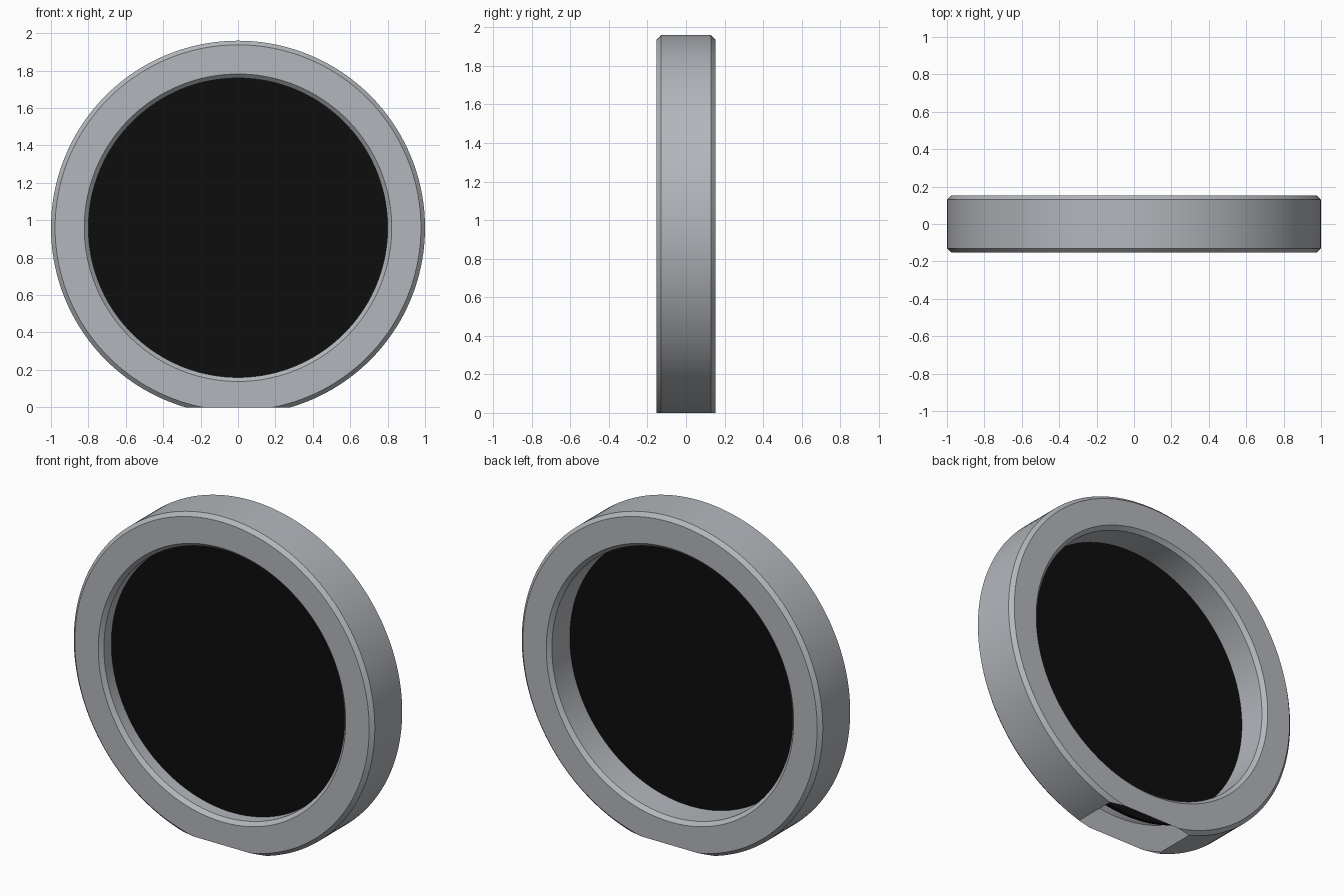
import bpy, bmesh
from math import pi, radians
from mathutils import Vector, Matrix

R, CENTRE_Z, HALF = 1.0, 0.96, 0.152   # outer radius, hub height, half depth
HOLE, CH, STEPS = 0.80, 0.022, 144     # bore radius, chamfer, segments

if "Cube" in bpy.data.objects:
    bpy.data.objects.remove(bpy.data.objects["Cube"])


def material(name, colour):
    m = bpy.data.materials.new(name)
    m.use_nodes = True
    m.diffuse_color = colour
    m.node_tree.nodes["Principled BSDF"].inputs["Base Color"].default_value = colour
    return m


def add_object(name, bm, mat):
    mesh = bpy.data.meshes.new(name)
    bm.to_mesh(mesh)
    bm.free()
    mesh.materials.append(mat)
    ob = bpy.data.objects.new(name, mesh)
    bpy.context.collection.objects.link(ob)
    bpy.ops.object.select_all(action='DESELECT')
    ob.select_set(True)
    bpy.context.view_layer.objects.active = ob
    bpy.ops.object.shade_smooth_by_angle(angle=radians(30))
    return ob


grey = material("grey metal", (0.45, 0.47, 0.50, 1))
black = material("black panel", (0.004, 0.004, 0.004, 1))
hub = Vector((0, 0, CENTRE_Z))

# Hollow ring: chamfered section turned about the y axis
half = [(HOLE, HALF - CH), (HOLE + CH, HALF), (R - CH, HALF), (R, HALF - CH)]
section = half + [(r, -y) for r, y in reversed(half)]
bm = bmesh.new()
verts = [bm.verts.new((r, y, CENTRE_Z)) for r, y in section]
edges = [bm.edges.new((v, verts[i - 1])) for i, v in enumerate(verts)]
bmesh.ops.spin(bm, geom=verts + edges, cent=hub, axis=(0, 1, 0),
               angle=2 * pi, steps=STEPS, use_merge=True)
bmesh.ops.remove_doubles(bm, verts=bm.verts[:], dist=1e-4)
bmesh.ops.recalc_face_normals(bm, faces=bm.faces[:])

# Flat foot: trimmed off at the ground, left open underneath
bmesh.ops.bisect_plane(bm, geom=bm.verts[:] + bm.edges[:] + bm.faces[:],
                       plane_co=(0, 0, 0), plane_no=(0, 0, 1), clear_inner=True)
add_object("ring_frame", bm, grey)

# Disc seated in the ring, nearer the front
bm = bmesh.new()
bmesh.ops.create_cone(bm, cap_ends=True, segments=STEPS, radius1=0.86, radius2=0.86,
                      depth=0.02,
                      matrix=Matrix.Translation(hub + Vector((0, -0.05, 0)))
                      @ Matrix.Rotation(pi / 2, 4, 'X'))
add_object("centre_disc", bm, black)
